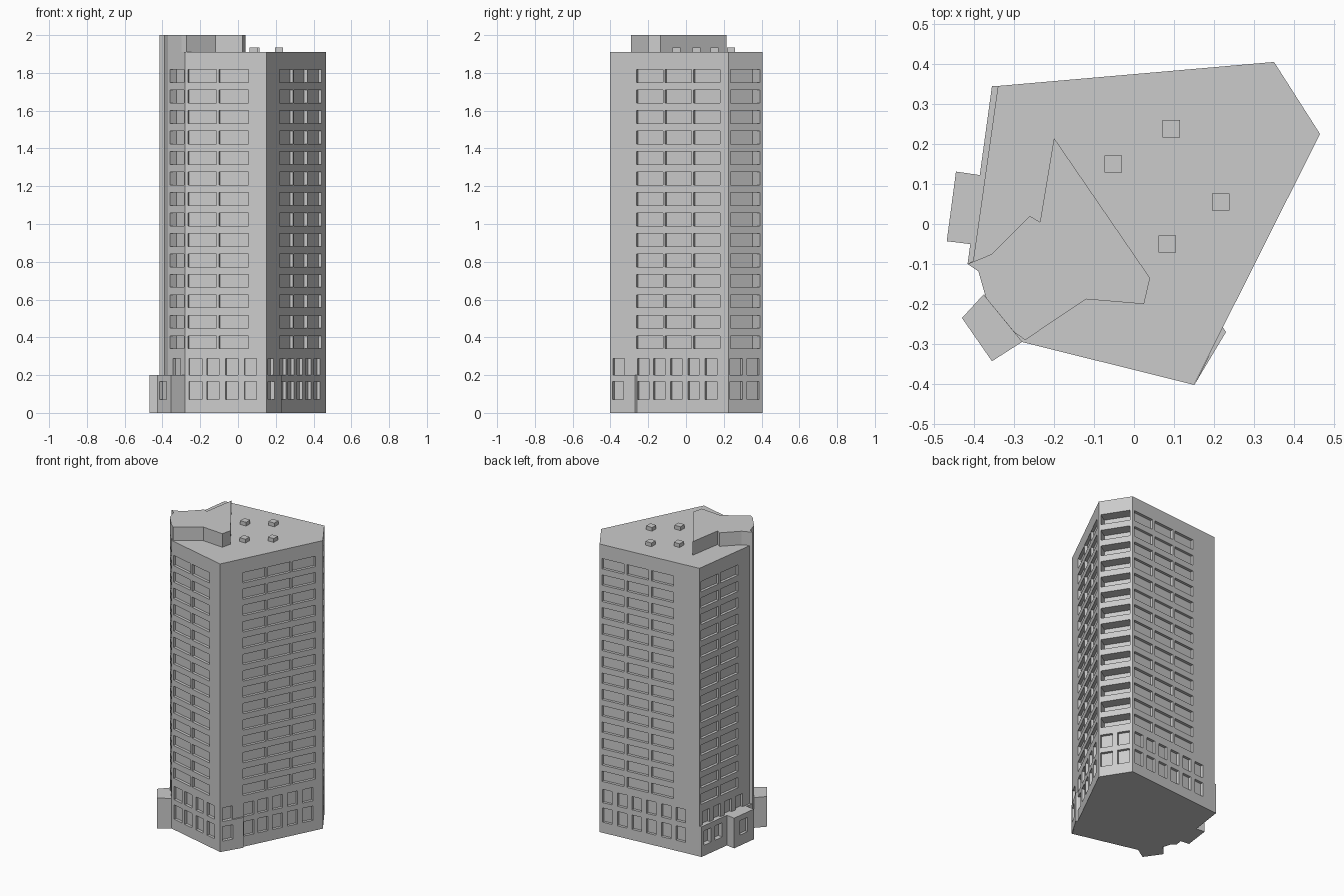
import bpy, bmesh
from mathutils import Vector

if "Cube" in bpy.data.objects:
    bpy.data.objects.remove(bpy.data.objects["Cube"])

H = 1.91
ROWS = [(0.34 + 0.1084 * i, 0.408 + 0.1084 * i) for i in range(14)]
LOW = [(0.07, 0.165), (0.2, 0.288)]

# Tower corners (plan)
A, B, C, D = (-0.34, 0.345), (0.35, 0.405), (0.465, 0.225), (0.15, -0.402)
E, F, G = (-0.28, -0.295), (-0.37, -0.185), (-0.389, -0.118)
J, I = (-0.416, -0.1), (-0.402, -0.092)


def add_prism(bm, pts, z0, z1):
    lo = [bm.verts.new((x, y, z0)) for x, y in pts]
    hi = [bm.verts.new((x, y, z1)) for x, y in pts]
    n = len(pts)
    bm.faces.new(lo[::-1])
    bm.faces.new(hi)
    for i in range(n):
        bm.faces.new((lo[i], lo[(i + 1) % n], hi[(i + 1) % n], hi[i]))


def finish(name, bm):
    bmesh.ops.recalc_face_normals(bm, faces=bm.faces[:])
    me = bpy.data.meshes.new(name)
    bm.to_mesh(me)
    bm.free()
    ob = bpy.data.objects.new(name, me)
    bpy.context.collection.objects.link(ob)
    return ob


def prism(name, pts, z0, z1):
    bm = bmesh.new()
    add_prism(bm, pts, z0, z1)
    return finish(name, bm)


def cut_wall(bm, p, q, cols, rows, depth, out=0.03):
    # Boxes sunk into the wall p->q (counter-clockwise plan order)
    p, q = Vector(p), Vector(q)
    d = q - p
    n = Vector((d.y, -d.x)).normalized()
    for a, b in cols:
        u, v = p + d * a, p + d * b
        quad = [u - n * depth, u + n * out, v + n * out, v - n * depth]
        for z0, z1 in rows:
            add_prism(bm, [tuple(k) for k in quad], z0, z1)


# Window cutters
win = bmesh.new()
W = 0.018
cut_wall(win, D, C, [(.224, .448), (.464, .688), (.704, .928)], ROWS, W)
cut_wall(win, D, C, [(.024, .12), (.232, .328), (.368, .464), (.512, .608),
                     (.656, .752), (.80, .904)], LOW, W)
cut_wall(win, E, D, [(.035, .384), (.42, .78)], ROWS, W)
cut_wall(win, E, D, [(.047, .21), (.267, .42), (.5, .65), (.73, .88)], LOW, W)
cut_wall(win, B, A, [(.025 + .247 * i, .245 + .247 * i) for i in range(3)], ROWS, W)
cut_wall(win, B, A, [(.03 + .147 * i, .125 + .147 * i) for i in range(6)], LOW, W)
cut_wall(win, A, I, [(.03, .38), (.42, .77)], ROWS, W)
cut_wall(win, A, I, [(.06, .2), (.28, .42)], LOW, W)
cut_wall(win, A, I, [(.5, .64), (.72, .86)], LOW[1:], W)
cut_wall(win, C, B, [(.05, .41), (.55, .9)], LOW, W)
cut_wall(win, F, E, [(.28, .72)], LOW[1:], W)

# Deep balcony cutters on the two narrow corner walls
balc = bmesh.new()
cut_wall(balc, C, B, [(.06, .92)], ROWS, 0.07)
cut_wall(balc, F, E, [(.1, .92)], ROWS, 0.045)

# Annex window cutters
P1, P2 = (-0.445, 0.131), (-0.468, -0.043)
Q1, Q2 = (-0.43, -0.235), (-0.355, -0.343)
ann = bmesh.new()
cut_wall(ann, P1, P2, [(.3, .68)], LOW[:1], W)
cut_wall(ann, Q1, Q2, [(.2, .68)], LOW[:1], W)

cutters = {}
for name, bm in (("window_cutter", win), ("balcony_cutter", balc), ("annex_cutter", ann)):
    ob = finish(name, bm)
    ob.hide_render = True
    ob.hide_viewport = False
    ob.display_type = 'WIRE'
    cutters[name] = ob


def cut(ob, *names):
    for nm in names:
        m = ob.modifiers.new(nm, 'BOOLEAN')
        m.operation = 'DIFFERENCE'
        m.solver = 'EXACT'
        m.object = cutters[nm]


# Tower with recessed windows and balconies
tower = prism("tower", [A, I, J, G, F, E, D, C, B], 0, H)
cut(tower, "window_cutter", "balcony_cutter")

# Projecting base plinths on the left and right walls
cut(prism("left_plinth", [(-0.355, 0.345), (-0.416, -0.1), I, A], 0, 0.2), "window_cutter")
cut(prism("right_plinth", [(0.151, -0.402), (0.23, -0.27), (0.222, -0.258)], 0, 0.2),
    "window_cutter")

# Entrance annexes
cut(prism("side_annex", [P1, P2, (-0.395, -0.052), (-0.37, 0.12)], 0, 0.2), "annex_cutter")
cut(prism("corner_annex", [Q1, Q2, E, F, (-0.375, -0.175)], 0, 0.2), "annex_cutter")

# Penthouse block on the roof
prism("roof_block", [J, G, F, (-0.3, -0.27), (-0.272, -0.29), (-0.12, -0.188), (0.025, -0.2),
                     (0.04, -0.135), (-0.2, 0.215), (-0.235, 0.005), (-0.26, 0.02),
                     (-0.355, -0.075)], H - 0.005, 2.0)

# Roof vents
for i, (x, y) in enumerate([(0.093, 0.238), (-0.052, 0.15), (0.217, 0.055), (0.083, -0.05)]):
    s = 0.0215
    prism(f"roof_vent_{i + 1}", [(x - s, y - s), (x + s, y - s), (x + s, y + s), (x - s, y + s)],
          H - 0.005, 1.935)
